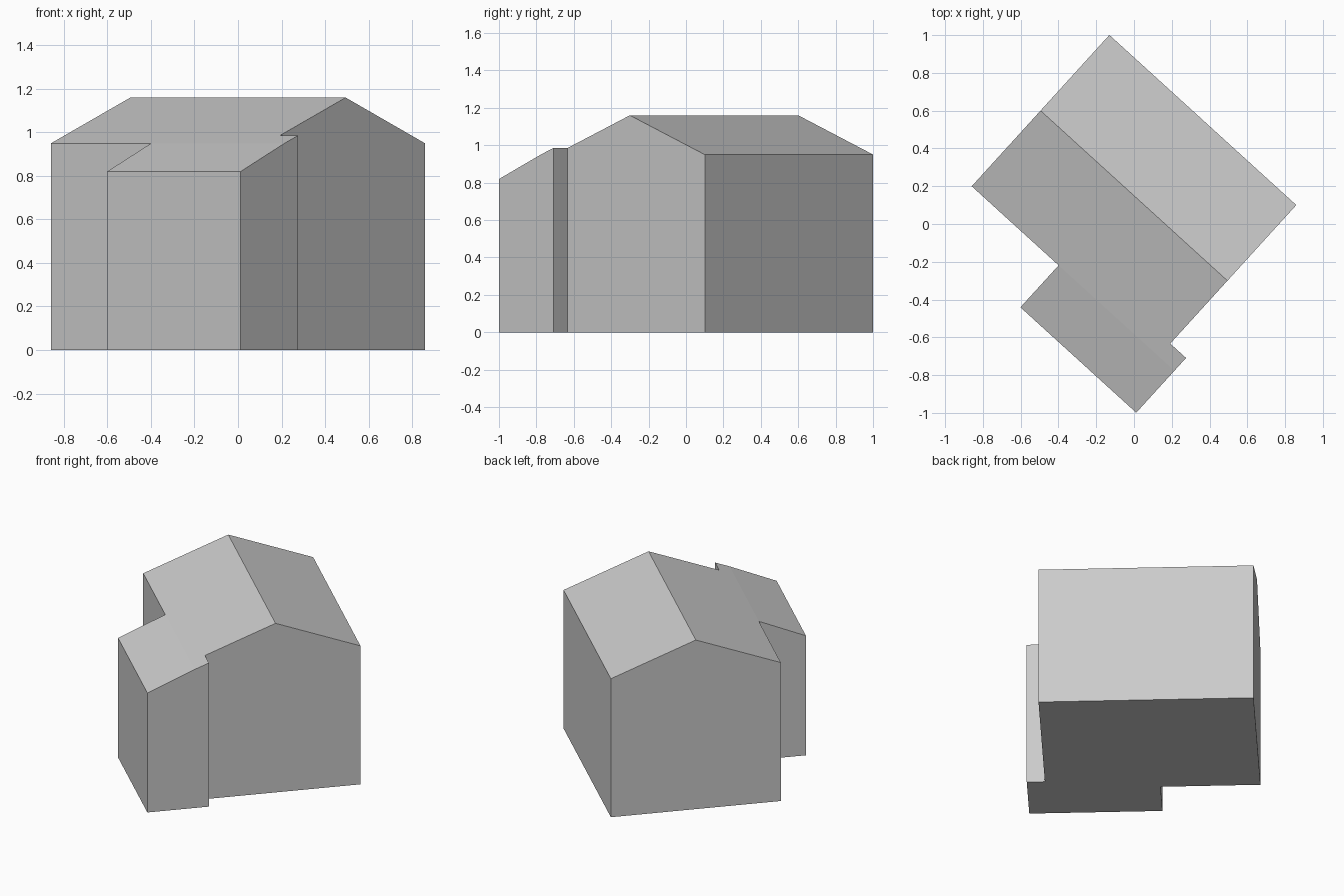
import bpy, bmesh, math
from mathutils import Matrix

cube = bpy.data.objects.get("Cube")
if cube:
    bpy.data.objects.remove(cube)

# One plain grey for walls and roof
grey = bpy.data.materials.new("plain grey")
grey.use_nodes = True
colour = (0.6, 0.6, 0.6, 1)
grey.diffuse_color = colour
grey.node_tree.nodes["Principled BSDF"].inputs["Base Color"].default_value = colour

# Plan sizes, along the ridge (u) and across it (v)
END, EAVE = 0.669, 0.5415
ANNEX_LEFT, ANNEX_RIGHT = -0.047, 0.782
ANNEX_FRONT, ANNEX_BACK = -0.842, -0.45
WALL_HEIGHT, RIDGE_HEIGHT, ANNEX_HEIGHT = 0.95, 1.16, 0.82


def roof_height(v):
    if v < -EAVE:
        t = (v + EAVE) / (ANNEX_FRONT + EAVE)
        return WALL_HEIGHT + t * (ANNEX_HEIGHT - WALL_HEIGHT)
    return RIDGE_HEIGHT - abs(v) / EAVE * (RIDGE_HEIGHT - WALL_HEIGHT)


# Plan of each roof slope; neighbours share their corners
annex_slope = [(ANNEX_LEFT, ANNEX_FRONT), (ANNEX_RIGHT, ANNEX_FRONT),
               (ANNEX_RIGHT, -EAVE), (ANNEX_LEFT, -EAVE)]
front_slope = [(-END, -EAVE), (ANNEX_LEFT, -EAVE), (ANNEX_RIGHT, -EAVE),
               (ANNEX_RIGHT, ANNEX_BACK), (END, ANNEX_BACK), (END, 0), (-END, 0)]
back_slope = [(-END, 0), (END, 0), (END, EAVE), (-END, EAVE)]

bm = bmesh.new()
corners = {}
for slope in (annex_slope, front_slope, back_slope):
    for p in slope:
        if p not in corners:
            corners[p] = bm.verts.new((*p, 0))
    bm.faces.new([corners[p] for p in slope])

# Raise the plan into walls and fold its top into the roof
top = bmesh.ops.extrude_face_region(bm, geom=bm.faces[:], use_keep_orig=True)
for item in top["geom"]:
    if isinstance(item, bmesh.types.BMVert):
        item.co.z = roof_height(item.co.y)
bmesh.ops.recalc_face_normals(bm, faces=bm.faces[:])

# Turn the house on its plot
bm.transform(Matrix.Translation((0, 0.15, 0)) @ Matrix.Rotation(math.radians(-42.3), 4, "Z"))

mesh = bpy.data.meshes.new("house_shell")
bm.to_mesh(mesh)
bm.free()
mesh.materials.append(grey)
house = bpy.data.objects.new("house_shell", mesh)
bpy.context.collection.objects.link(house)
